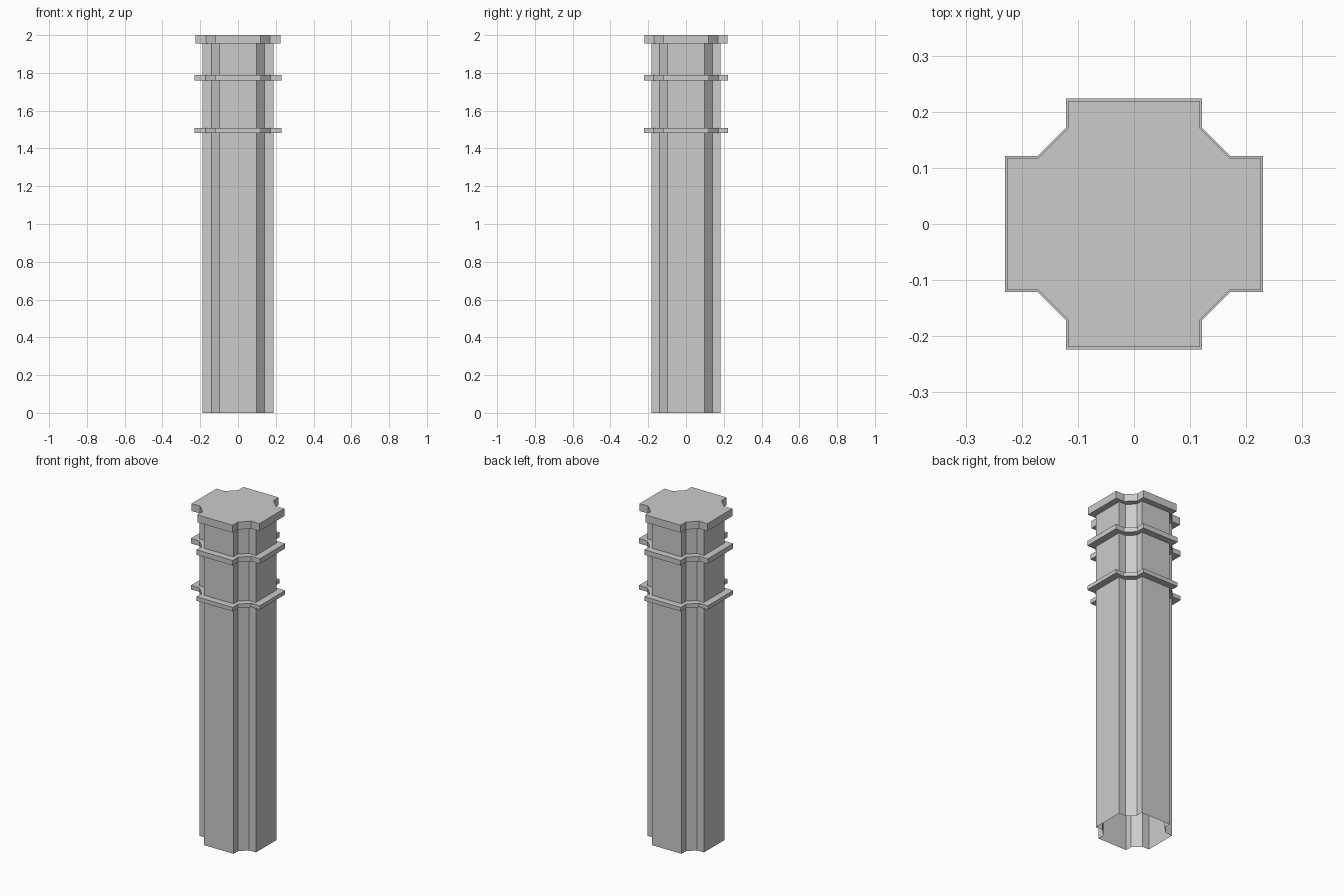
import bpy, bmesh

if "Cube" in bpy.data.objects:
    bpy.data.objects.remove(bpy.data.objects["Cube"])

# Cross-shaped profile with chamfered inner corners: (arm x, arm y, arm half-width, chamfer end)
SHAFT = (0.188, 0.183, 0.098, 0.141)
BAND = (0.230, 0.2235, 0.121, 0.172)
CAP = (0.226, 0.2195, 0.118, 0.170)


def profile(ax, ay, w, c):
    q = [(ax, w), (c, w), (w, c), (w, ay)]
    return (q + [(-x, y) for x, y in reversed(q)]
            + [(-x, -y) for x, y in q] + [(x, -y) for x, y in reversed(q)])


# Section stack from the open bottom to the closed top
levels = [(0.0, SHAFT)]
for z0, z1, section in ((1.483, 1.507, BAND), (1.76, 1.79, BAND)):
    levels += [(z0, SHAFT), (z0, section), (z1, section), (z1, SHAFT)]
levels += [(1.955, SHAFT), (1.955, CAP), (2.0, CAP)]

# Loft the pillar skin through the sections
bm = bmesh.new()
rings = [[bm.verts.new((x, y, z)) for x, y in profile(*s)] for z, s in levels]
for a, b in zip(rings, rings[1:]):
    n = len(a)
    for i in range(n):
        j = (i + 1) % n
        bm.faces.new((a[i], a[j], b[j], b[i]))
bm.faces.new(rings[-1])

mesh = bpy.data.meshes.new("pillar")
bm.to_mesh(mesh)
bm.free()
bpy.context.collection.objects.link(bpy.data.objects.new("pillar", mesh))
